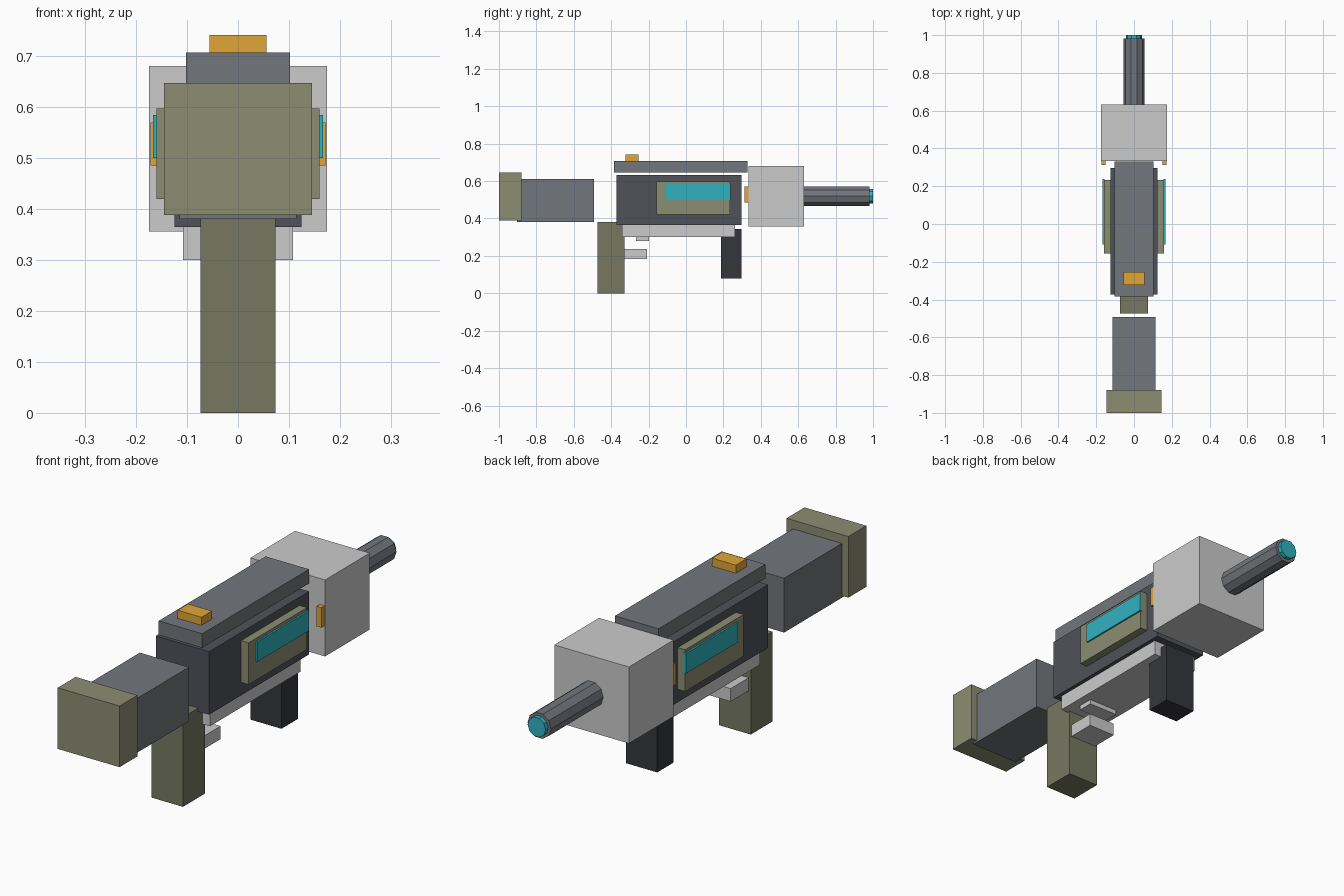
import bpy
from math import pi
from mathutils import Matrix

if "Cube" in bpy.data.objects:
    bpy.data.objects.remove(bpy.data.objects["Cube"])


def colour(name, r, g, b):
    m = bpy.data.materials.new(name)
    m.diffuse_color = (r, g, b, 1)
    m.use_nodes = True
    m.node_tree.nodes["Principled BSDF"].inputs["Base Color"].default_value = m.diffuse_color
    return m


OLIVE = colour("olive", 0.26, 0.27, 0.17)
DARK_OLIVE = colour("dark_olive", 0.18, 0.19, 0.12)
STEEL = colour("steel", 0.17, 0.18, 0.20)
GUNMETAL = colour("gunmetal", 0.08, 0.085, 0.10)
BLACK = colour("black", 0.035, 0.037, 0.043)
ORANGE = colour("orange", 0.75, 0.38, 0.04)
CYAN = colour("cyan", 0.03, 0.45, 0.52)


def box(name, x, y, z, mat=None):
    """Box from (min, max) ranges along each axis."""
    bpy.ops.mesh.primitive_cube_add(size=1)
    ob = bpy.context.object
    ob.name = name
    ranges = (x, y, z)
    size = [b - a for a, b in ranges]
    mid = [(a + b) / 2 for a, b in ranges]
    ob.data.transform(Matrix.Translation(mid) @ Matrix.Diagonal((*size, 1)))
    if mat:
        ob.data.materials.append(mat)
    return ob


def centred(name, half, y, z, mat=None):
    return box(name, (-half, half), y, z, mat)


def side_pair(name, x, y, z, mat):
    box("right_" + name, x, y, z, mat)
    box("left_" + name, (-x[1], -x[0]), y, z, mat)


def tube(name, radius, y, z, mat):
    """Ten-sided cylinder along y, with corners at +x and -x."""
    bpy.ops.mesh.primitive_cylinder_add(vertices=10, radius=radius, depth=y[1] - y[0])
    ob = bpy.context.object
    ob.name = name
    ob.data.transform(Matrix.Translation((0, (y[0] + y[1]) / 2, z))
                      @ Matrix.Rotation(pi / 2, 4, 'X') @ Matrix.Rotation(pi / 2, 4, 'Z'))
    ob.data.materials.append(mat)


# Stock
centred("butt_pad", 0.145, (-1.0, -0.88), (0.388, 0.647), OLIVE)
centred("stock", 0.115, (-0.903, -0.493), (0.38, 0.61), STEEL)

# Body
centred("receiver", 0.125, (-0.372, 0.297), (0.365, 0.632), GUNMETAL)
centred("lower_rail", 0.108, (-0.342, 0.263), (0.30, 0.365))
centred("top_rail", 0.102, (-0.385, 0.33), (0.647, 0.707), STEEL)
centred("rear_sight", 0.056, (-0.324, -0.254), (0.707, 0.741), ORANGE)

# Grip, trigger and magazine
centred("grip", 0.074, (-0.474, -0.328), (0.0, 0.38), DARK_OLIVE)
centred("trigger", 0.07, (-0.267, -0.199), (0.28, 0.31))
centred("trigger_guard", 0.064, (-0.34, -0.208), (0.183, 0.238))
centred("magazine", 0.073, (0.187, 0.297), (0.078, 0.345), BLACK)

# Mirrored side details
side_pair("side_panel", (0.12, 0.16), (-0.157, 0.234), (0.42, 0.597), OLIVE)
side_pair("energy_strip", (0.155, 0.167), (-0.108, 0.238), (0.50, 0.584), CYAN)
side_pair("marker", (0.15, 0.172), (0.312, 0.335), (0.485, 0.57), ORANGE)

# Front block and barrel
centred("front_block", 0.175, (0.333, 0.632), (0.356, 0.68))
tube("barrel", 0.055, (0.62, 0.982), 0.519, STEEL)
tube("muzzle_glow", 0.042, (0.975, 1.0), 0.519, CYAN)
